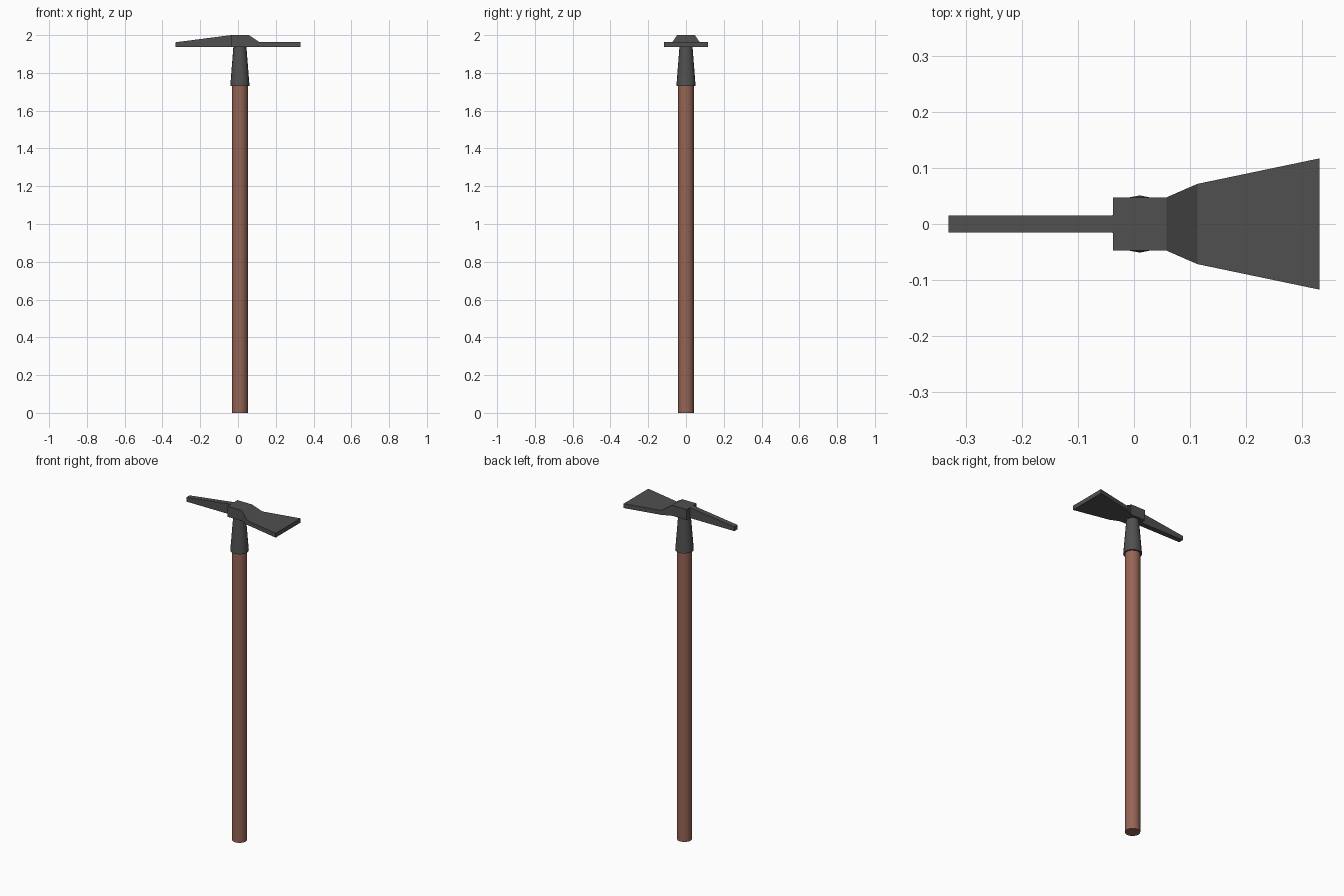
import bpy, bmesh

if "Cube" in bpy.data.objects:
    bpy.data.objects.remove(bpy.data.objects["Cube"])

def material(name, rgb):
    m = bpy.data.materials.new(name)
    m.diffuse_color = (*rgb, 1)
    m.use_nodes = True
    m.node_tree.nodes["Principled BSDF"].inputs["Base Color"].default_value = m.diffuse_color
    return m

iron = material("dark_iron", (0.08, 0.08, 0.08))
wood = material("brown_wood", (0.30, 0.13, 0.09))

def finish(name, bm, mat):
    bmesh.ops.recalc_face_normals(bm, faces=bm.faces)
    me = bpy.data.meshes.new(name)
    bm.to_mesh(me)
    bm.free()
    me.materials.append(mat)
    ob = bpy.data.objects.new(name, me)
    bpy.context.collection.objects.link(ob)
    return ob

def tapered_rod(name, x, z0, z1, r0, r1, sides, mat):
    bpy.ops.mesh.primitive_cone_add(vertices=sides, radius1=r0, radius2=r1,
                                    depth=z1 - z0, location=(x, 0, (z0 + z1) / 2))
    ob = bpy.context.object
    ob.name = name
    ob.data.materials.append(mat)
    bpy.ops.object.shade_smooth_by_angle()
    return ob

def loft(name, stations, mat):
    """Rectangular sections along x: (x, half width, bottom z, top z)."""
    bm = bmesh.new()
    rings = [[bm.verts.new((x, y, z)) for y, z in
              ((-w, lo), (w, lo), (w, hi), (-w, hi))] for x, w, lo, hi in stations]
    for a, b in zip(rings, rings[1:]):
        for i in range(4):
            j = (i + 1) % 4
            bm.faces.new((a[i], a[j], b[j], b[i]))
    bm.faces.new(rings[0])
    bm.faces.new(rings[-1])
    return finish(name, bm, mat)

AXIS = 0.01
BASE = 1.937

# Wooden shaft and the iron socket around its upper end
tapered_rod("handle", AXIS, 0, 1.78, 0.042, 0.042, 16, wood)
tapered_rod("socket", AXIS, 1.73, 1.945, 0.051, 0.034, 16, iron)

# Central block flowing into the flared adze blade
loft("block_and_blade", [(-0.037, 0.0475, BASE, 2.0),
                         (0.058, 0.0475, BASE, 2.0),
                         (0.113, 0.0715, BASE, 1.963),
                         (0.331, 0.117, BASE, 1.963)], iron)

# Narrow tapering pick
loft("pick", [(-0.331, 0.0155, BASE, 1.962),
              (-0.037, 0.0155, BASE, 2.0)], iron)
